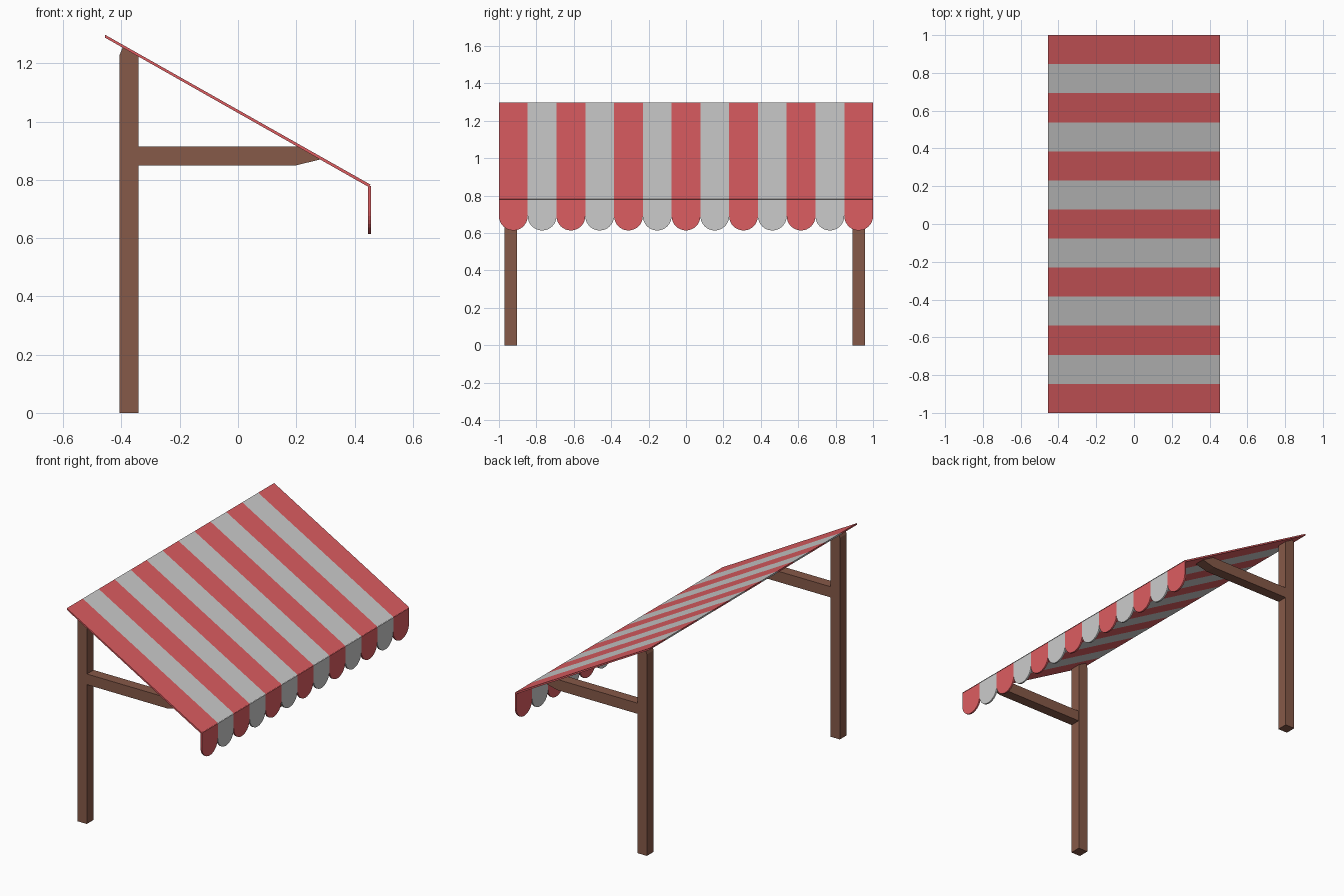
import bpy, bmesh, math
from mathutils import Vector

if "Cube" in bpy.data.objects:
    bpy.data.objects.remove(bpy.data.objects["Cube"])


def material(name, rgb):
    m = bpy.data.materials.new(name)
    m.diffuse_color = (*rgb, 1)
    m.use_nodes = True
    m.node_tree.nodes["Principled BSDF"].inputs["Base Color"].default_value = m.diffuse_color
    return m


red = material("red_fabric", (0.72, 0.11, 0.12))
white = material("pale_fabric", (0.72, 0.72, 0.72))
wood = material("dark_wood", (0.24, 0.10, 0.065))


def prism(name, outline, depth, mat):
    """Extrude a closed 3D outline along the depth vector."""
    bm = bmesh.new()
    face = bm.faces.new([bm.verts.new(p) for p in outline])
    new = bmesh.ops.extrude_face_region(bm, geom=[face])["geom"]
    bmesh.ops.translate(bm, vec=Vector(depth),
                        verts=[v for v in new if isinstance(v, bmesh.types.BMVert)])
    bmesh.ops.recalc_face_normals(bm, faces=bm.faces)
    mesh = bpy.data.meshes.new(name)
    bm.to_mesh(mesh)
    bm.free()
    mesh.materials.append(mat)
    ob = bpy.data.objects.new(name, mesh)
    bpy.context.collection.objects.link(ob)
    return ob


# Striped canopy with a scalloped flap hanging from each stripe
N = 13
W = 2 / N
X, T = 0.456, 0.01
Z_TOP, Z_FOLD, Z_LOW = 1.298, 0.783, 0.614
for i in range(N):
    y = -1 + i * W
    mat = white if i % 2 else red
    slope = [(-X, Z_TOP), (X, Z_FOLD), (X - T, Z_FOLD - 0.006), (-X, Z_TOP - T)]
    prism(f"canopy_stripe_{i + 1}", [(x, y, z) for x, z in slope], (0, W, 0), mat)

    r = W / 2
    flap = [(X - T, y, Z_FOLD - 0.004), (X - T, y + W, Z_FOLD - 0.004)]
    for k in range(17):
        a = math.pi * k / 16
        flap.append((X - T, y + r + r * math.cos(a), Z_LOW + r - r * math.sin(a)))
    prism(f"scalloped_flap_{i + 1}", flap, (T, 0, 0), mat)

# Posts cut to the slope, and arms tapering into the canopy
post = [(-0.406, 0), (-0.342, 0), (-0.342, 1.225), (-0.395, 1.257), (-0.406, 1.23)]
arm = [(-0.345, 0.85), (0.2, 0.85), (0.29, 0.872), (0.212, 0.915), (-0.345, 0.915)]
for side, y in (("left", -0.97), ("right", 0.891)):
    prism(f"{side}_post", [(x, y, z) for x, z in post], (0, 0.066, 0), wood)
    prism(f"{side}_arm", [(x, y + 0.001, z) for x, z in arm], (0, 0.064, 0), wood)
